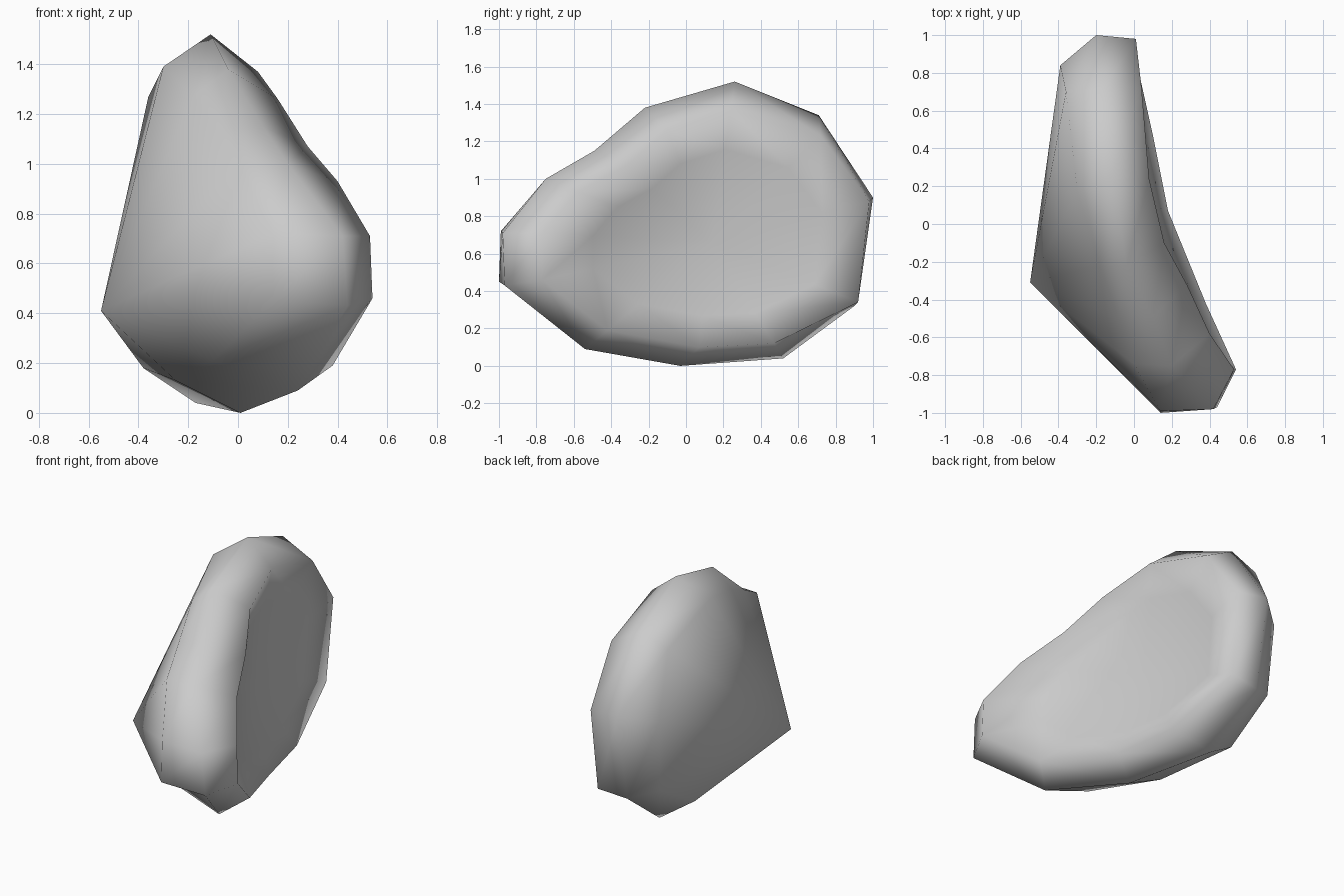
import bpy, bmesh
from mathutils import Vector

if "Cube" in bpy.data.objects:
    bpy.data.objects.remove(bpy.data.objects["Cube"])

# Stations around the outline: left shoulder, crest, right rim
stations = [
    ((.14, -1, .45), (.44, -.97, .43), (.54, -.77, .46)),
    ((.14, -.99, .72), (.42, -.98, .71), (.53, -.77, .71)),
    ((0, -.74, 1.0), (.20, -.75, 1.0), (.40, -.58, .93)),
    ((-.08, -.50, 1.13), (.10, -.49, 1.15), (.28, -.32, 1.07)),
    ((-.18, -.22, 1.27), (-.04, -.22, 1.38), (.16, -.10, 1.26)),
    ((-.30, .17, 1.39), (-.11, .26, 1.52), (.08, .24, 1.37)),
    ((-.36, .70, 1.27), (-.17, .71, 1.34), (.04, .72, 1.23)),
    ((-.39, .84, .85), (-.20, 1.0, .90), (.01, .98, .88)),
    ((-.37, .80, .38), (-.20, .90, .32), (0, .92, .34)),
    ((-.38, .45, .18), (-.17, .52, .04), (.10, .47, .12)),
    ((-.25, -.05, .13), (.01, -.03, 0), (.18, .07, .10)),
    ((-.10, -.54, .21), (.24, -.54, .09), (.38, -.42, .19)),
]
apex = Vector((-.55, -.31, .41))        # peak of the left side
dish_centre = Vector((.05, .14, .66))   # bottom of the right hollow


def hollow(rim):
    """Point on the floor edge inside the rim, deeper towards the front."""
    p = Vector(rim).lerp(dish_centre, .30)
    p.x -= .02 + .09 * max(0, -rim[1])
    return p


bm = bmesh.new()
rings = [[bm.verts.new(s[i]) for s in stations] for i in range(3)]
rings.append([bm.verts.new(hollow(s[2])) for s in stations])
n = len(stations)
a, c = bm.verts.new(apex), bm.verts.new(dish_centre)
for i in range(n):
    j = (i + 1) % n
    for r, q in zip(rings, rings[1:]):
        bm.faces.new((r[i], r[j], q[j], q[i]))
    bm.faces.new((a, rings[0][j], rings[0][i]))
    bm.faces.new((c, rings[-1][i], rings[-1][j]))
bmesh.ops.recalc_face_normals(bm, faces=bm.faces)
for f in bm.faces:
    f.smooth = True

mesh = bpy.data.meshes.new("rock")
bm.to_mesh(mesh)
bm.free()
rock = bpy.data.objects.new("rock", mesh)
bpy.context.collection.objects.link(rock)

# Plain stone colour
stone = bpy.data.materials.new("light_grey_stone")
stone.diffuse_color = (.6, .6, .6, 1)
stone.use_nodes = True
stone.node_tree.nodes["Principled BSDF"].inputs["Base Color"].default_value = stone.diffuse_color
mesh.materials.append(stone)
